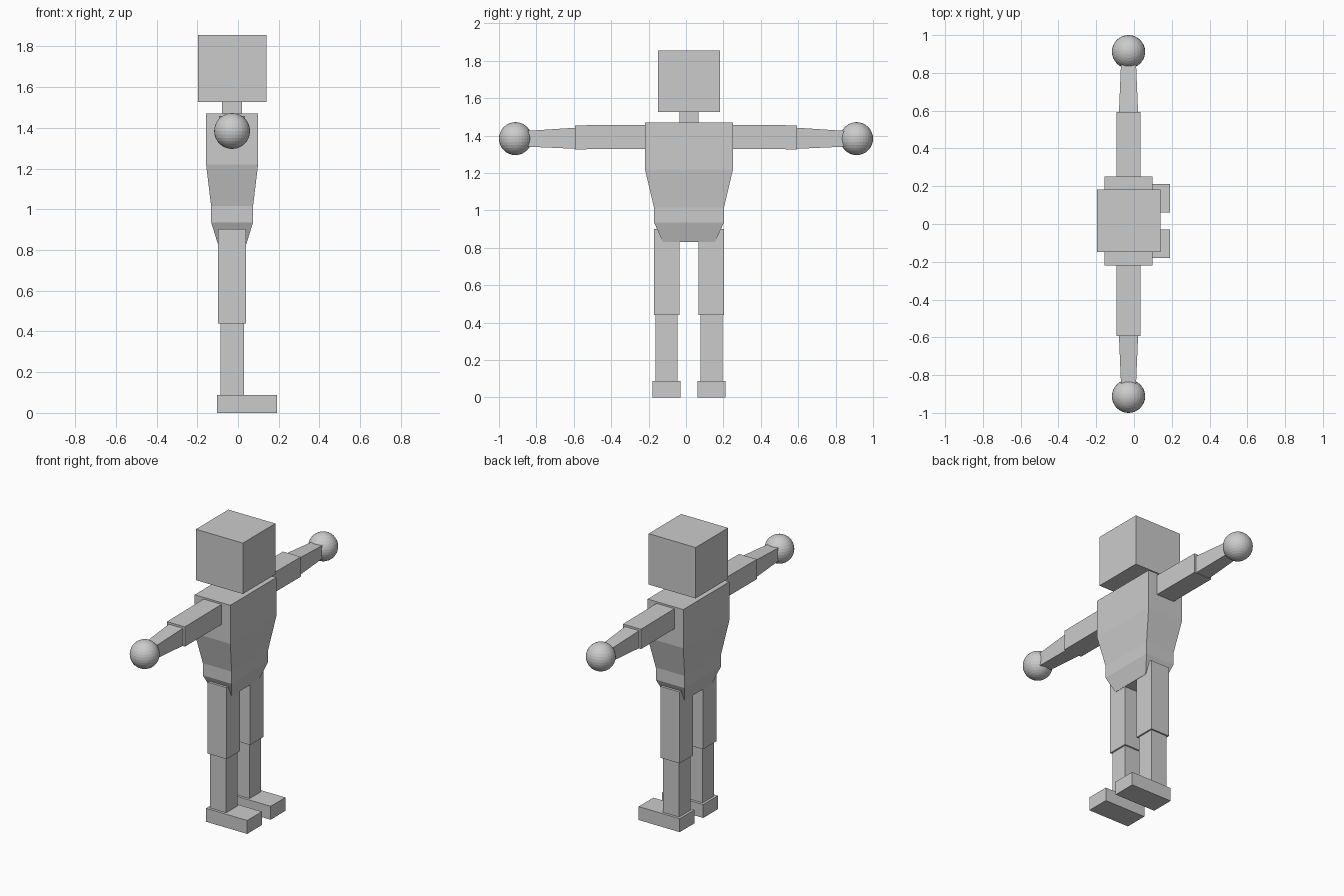
import bpy, bmesh

if "Cube" in bpy.data.objects:
    bpy.data.objects.remove(bpy.data.objects["Cube"])

grey = bpy.data.materials.new("plain grey")
grey.diffuse_color = (0.6, 0.6, 0.6, 1)
grey.use_nodes = True
grey.node_tree.nodes["Principled BSDF"].inputs["Base Color"].default_value = grey.diffuse_color

CX, CY = -0.029, 0.016   # body centre line


def finish(name, bm):
    bmesh.ops.recalc_face_normals(bm, faces=bm.faces[:])
    me = bpy.data.meshes.new(name)
    bm.to_mesh(me)
    bm.free()
    me.materials.append(grey)
    ob = bpy.data.objects.new(name, me)
    bpy.context.collection.objects.link(ob)
    return ob


def loft(name, rings, axis="z"):
    """Rectangular sections along an axis: (position, centre a, centre b, half a, half b)."""
    bm = bmesh.new()
    loops = []
    for t, a, b, ha, hb in rings:
        loop = []
        for sa, sb in ((-1, -1), (1, -1), (1, 1), (-1, 1)):
            p, q = a + sa * ha, b + sb * hb
            loop.append(bm.verts.new((p, q, t) if axis == "z" else (p, t, q)))
        loops.append(loop)
    for lo, hi in zip(loops, loops[1:]):
        for i in range(4):
            j = (i + 1) % 4
            bm.faces.new((lo[i], lo[j], hi[j], hi[i]))
    bm.faces.new(loops[0])
    bm.faces.new(loops[-1])
    return finish(name, bm)


# Torso, neck and head
loft("torso", [
    (0.83, CX, CY, 0.070, 0.139),
    (0.936, CX, CY, 0.103, 0.187),
    (1.015, CX, CY, 0.103, 0.187),
    (1.219, CX, CY, 0.1275, 0.235),
    (1.469, CX, CY, 0.1275, 0.235),
])
loft("neck", [(1.45, CX, CY, 0.049, 0.052), (1.54, CX, CY, 0.049, 0.052)])
loft("head", [(1.526, CX, 0.017, 0.168, 0.166), (1.855, CX, 0.017, 0.168, 0.166)])

for side, s in (("left", 1), ("right", -1)):
    # Legs
    y = CY + s * 0.12
    loft(side + "_thigh", [(0.44, CX, y, 0.068, 0.068), (0.902, CX, y, 0.068, 0.068)])
    loft(side + "_shin", [(0.08, CX, y, 0.058, 0.058), (0.45, CX, y, 0.058, 0.058)])
    loft(side + "_foot", [(0.0, 0.044, y, 0.147, 0.075), (0.087, 0.044, y, 0.147, 0.075)])

    # Arms held straight out
    loft(side + "_upper_arm", [(s * 0.20, CX, 1.393, 0.064, 0.065),
                               (s * 0.593, CX, 1.391, 0.064, 0.064)], "y")
    loft(side + "_forearm", [(s * 0.58, CX, 1.386, 0.051, 0.057),
                             (s * 0.87, CX, 1.383, 0.039, 0.041)], "y")

    # Ball hands
    bm = bmesh.new()
    bmesh.ops.create_uvsphere(bm, u_segments=32, v_segments=16, radius=0.088)
    bmesh.ops.translate(bm, verts=bm.verts[:], vec=(CX, s * 0.912, 1.384))
    finish(side + "_hand", bm)
